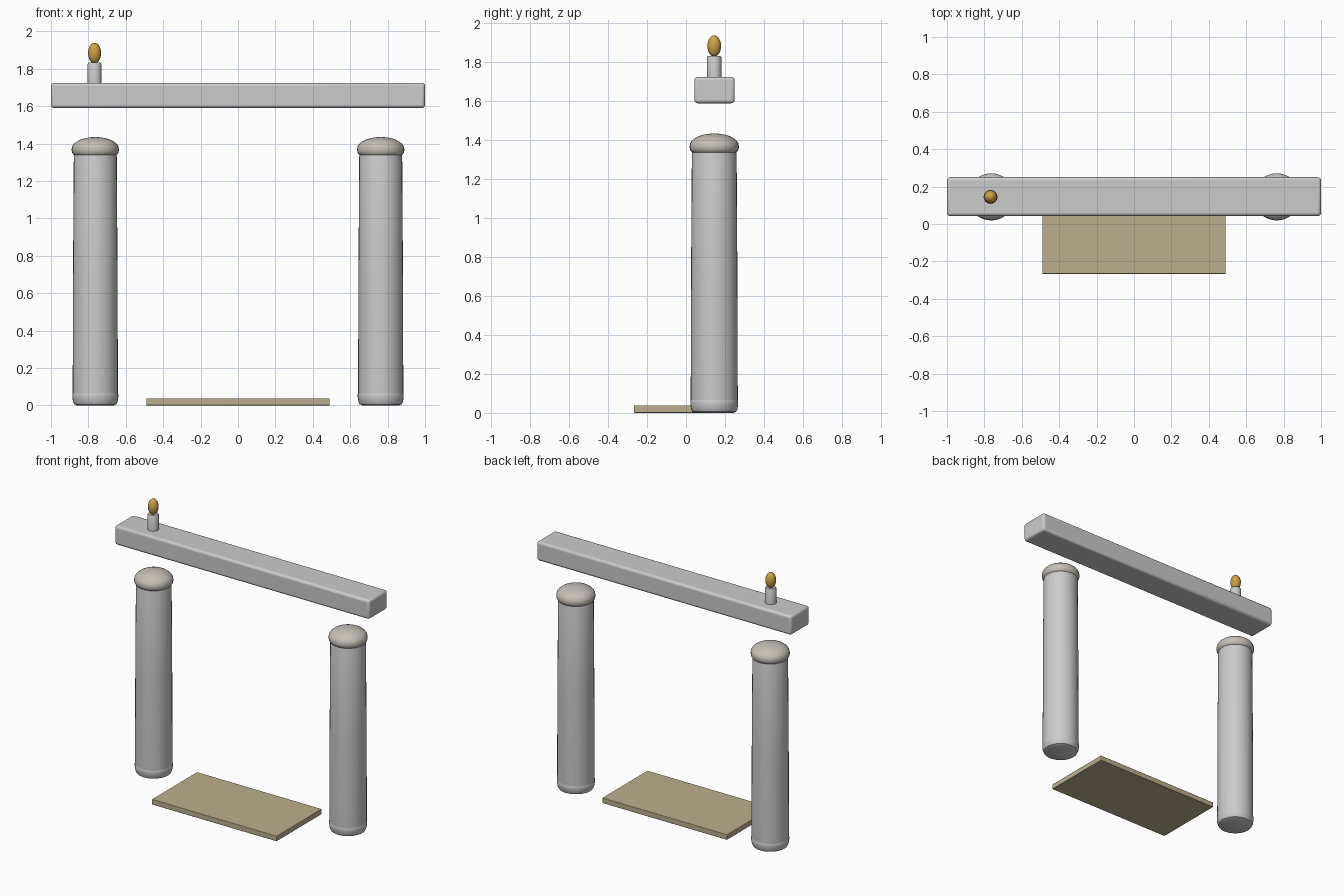
import bpy, math
from mathutils import Vector

if "Cube" in bpy.data.objects:
    bpy.data.objects.remove(bpy.data.objects["Cube"])

YC = 0.145  # depth line shared by the columns and the lintel


def material(name, rgb):
    m = bpy.data.materials.new(name)
    m.diffuse_color = (*rgb, 1)
    m.use_nodes = True
    m.node_tree.nodes["Principled BSDF"].inputs["Base Color"].default_value = m.diffuse_color
    return m


gold = material("gold", (0.62, 0.36, 0.06))
tan = material("tan", (0.50, 0.43, 0.27))
stone = material("warm_stone", (0.56, 0.52, 0.46))


def smooth(ob, angle=35):
    bpy.ops.object.select_all(action='DESELECT')
    ob.select_set(True)
    bpy.context.view_layer.objects.active = ob
    bpy.ops.object.shade_smooth_by_angle(angle=math.radians(angle))


def lathe(name, profile, x, mat=None, n=32):
    """Revolve (radius, z) points around a vertical axis, closing both ends."""
    verts = [(r * math.cos(2 * math.pi * i / n), r * math.sin(2 * math.pi * i / n), z)
             for r, z in profile for i in range(n)]
    faces = [(k * n + i, k * n + (i + 1) % n, (k + 1) * n + (i + 1) % n, (k + 1) * n + i)
             for k in range(len(profile) - 1) for i in range(n)]
    faces += [tuple(reversed(range(n))), tuple(range(len(verts) - n, len(verts)))]
    me = bpy.data.meshes.new(name)
    me.from_pydata(verts, [], faces)
    ob = bpy.data.objects.new(name, me)
    bpy.context.collection.objects.link(ob)
    ob.location = (x, YC, 0)
    if mat:
        me.materials.append(mat)
    smooth(ob)
    return ob


def box(name, lo, hi, bevel, mat=None):
    lo, hi = Vector(lo), Vector(hi)
    bpy.ops.mesh.primitive_cube_add(size=1, location=(lo + hi) / 2)
    ob = bpy.context.object
    ob.name = name
    ob.scale = hi - lo
    bpy.ops.object.transform_apply(location=False, rotation=False, scale=True)
    mod = ob.modifiers.new("rounded_edges", 'BEVEL')
    mod.width, mod.segments = bevel, 3
    if mat:
        ob.data.materials.append(mat)
    smooth(ob)
    return ob


# columns: shaft, rounded foot and domed cap on each side
dome = [(0.126 * math.cos(t), 1.372 + 0.063 * math.sin(t))
        for t in [math.radians(a) for a in (0, 12, 25, 38, 50, 62, 74, 84, 89.5)]]
for side, x in (("left", -0.763), ("right", 0.763)):
    lathe(side + "_column_shaft", [(0.120, 0.03), (0.121, 0.06), (0.119, 0.7),
                                   (0.115, 1.33), (0.111, 1.345)], x)
    lathe(side + "_column_foot", [(0.098, 0.0), (0.112, 0.006), (0.119, 0.02),
                                  (0.123, 0.045), (0.123, 0.06), (0.119, 0.07)], x)
    lathe(side + "_column_cap", [(0.110, 1.336), (0.118, 1.341), (0.124, 1.352),
                                 (0.126, 1.362)] + dome, x, stone)

# floating lintel
box("lintel", (-1, 0.043, 1.59), (1, 0.25, 1.725), 0.016)

# threshold slab on the ground
box("threshold_slab", (-0.49, -0.267, 0.0), (0.49, 0.24, 0.038), 0.004, tan)

# small lamp on the left end of the lintel
lathe("lamp_stem", [(0.037, 1.715), (0.037, 1.825), (0.032, 1.834)], -0.767, n=24)
bpy.ops.mesh.primitive_uv_sphere_add(segments=24, ring_count=16, radius=1,
                                     location=(-0.767, YC, 1.884))
flame = bpy.context.object
flame.name = "lamp_flame"
flame.scale = (0.035, 0.035, 0.055)
flame.data.materials.append(gold)
smooth(flame)
